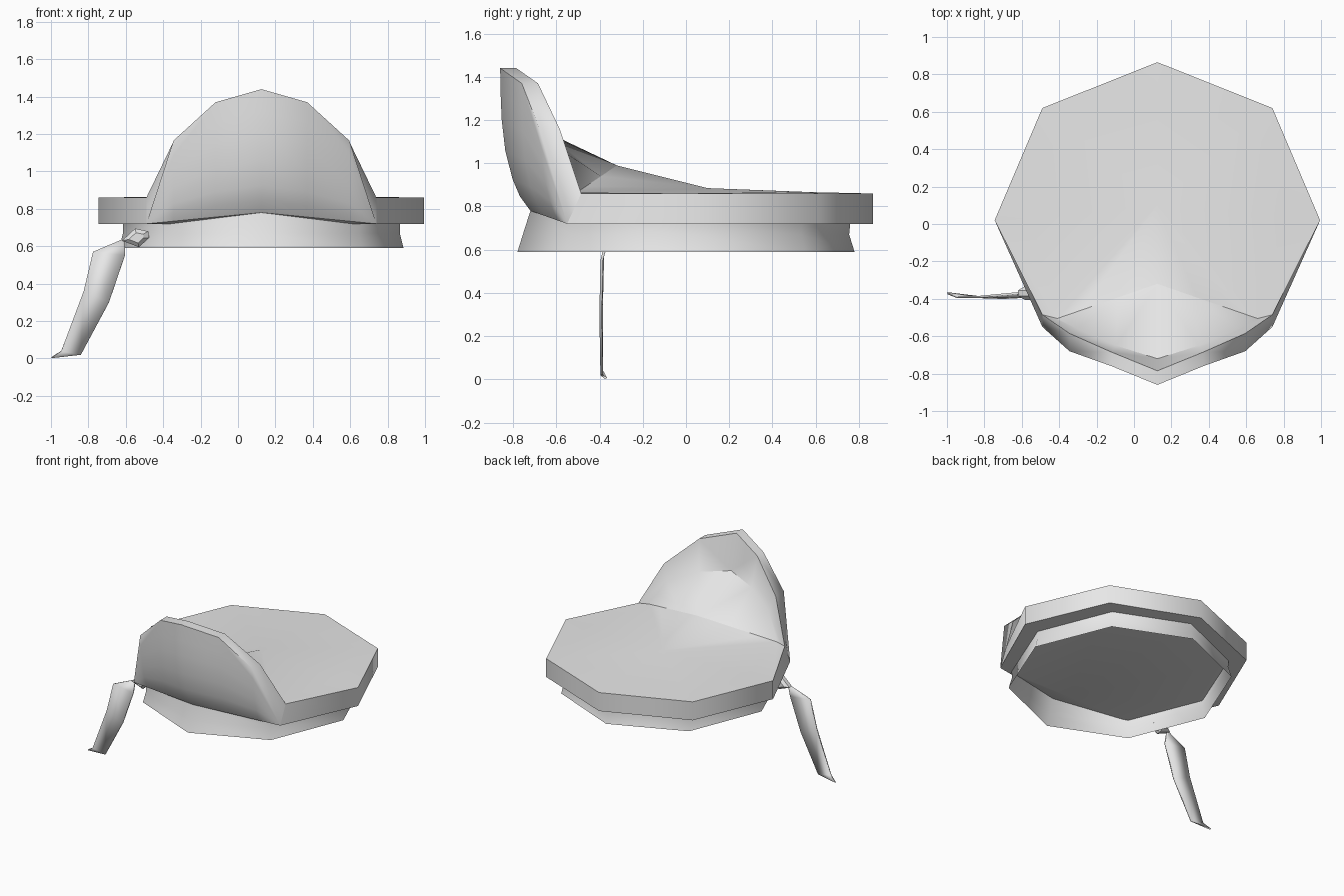
import bpy, bmesh, math
from mathutils import Vector as V

cube = bpy.data.objects.get("Cube")
if cube:
    bpy.data.objects.remove(cube)

CX = 0.125  # the cap sits off centre because the ribbon hangs to one side
cloth = bpy.data.materials.new("light_grey_cloth")
cloth.use_nodes = True
cloth.diffuse_color = (0.8, 0.8, 0.8, 1)
cloth.node_tree.nodes["Principled BSDF"].inputs["Base Color"].default_value = (0.8, 0.8, 0.8, 1)


def build(name, groups, x=CX, mirror=True, angle=50):
    """Make an object from (faces, inner point) groups; faces turn away from the inner point."""
    bm = bmesh.new()
    for faces, inner in groups:
        for pts in faces:
            for side in ((1, -1) if mirror else (1,)):
                f = bm.faces.new([bm.verts.new((p[0] * side, p[1], p[2])) for p in pts])
                f.normal_update()
                if f.normal.dot(f.calc_center_median() - V(inner)) < 0:
                    f.normal_flip()
    bmesh.ops.remove_doubles(bm, verts=bm.verts, dist=0.0005)
    mesh = bpy.data.meshes.new(name)
    bm.to_mesh(mesh)
    bm.free()
    mesh.materials.append(cloth)
    ob = bpy.data.objects.new(name, mesh)
    ob.location.x = x
    bpy.context.collection.objects.link(ob)
    bpy.ops.object.select_all(action='DESELECT')
    ob.select_set(True)
    bpy.context.view_layer.objects.active = ob
    bpy.ops.object.shade_smooth_by_angle(angle=math.radians(angle))
    return ob


def loft(rows):
    """Quads between neighbouring rows of points, skipping collapsed corners."""
    out = []
    for a, b in zip(rows, rows[1:]):
        for i in range(len(a) - 1):
            pts = []
            for p in (a[i], a[i + 1], b[i + 1], b[i]):
                if all((V(p) - V(q)).length > 0.001 for q in pts):
                    pts.append(p)
            if len(pts) > 2:
                out.append(pts)
    return out


# Half outline of the brim, from back to front corner
plan = [(0, 0.865), (0.615, 0.62), (0.87, 0.02)]
corner_low, corner_top = (0.615, -0.55, 0.72), (0.615, -0.485, 0.86)
low = [(x, y, 0.72) for x, y in plan] + [corner_low]
top = [(x, y, 0.86) for x, y in plan] + [corner_top]

# Half edges of the upturned front flap, from corner to centre
outer = [corner_low, (0.47, -0.68, 1.165), (0.245, -0.76, 1.37), (0, -0.86, 1.44)]
inner = [corner_top, (0.47, -0.585, 1.16), (0.245, -0.685, 1.37), (0, -0.785, 1.44)]
middle = [(0.575, -0.495, 0.865), (0.43, -0.56, 1.05), (0.22, -0.65, 1.14), (0, -0.72, 1.18)]
foot = [V(corner_low).lerp(V((0, -0.72, 0.78)), 1 - p[0] / 0.615) for p in outer]
fold = [V((0.535, -0.505, 0.865)).lerp(V((0, -0.32, 0.99)), 1 - p[0] / 0.615) for p in outer]

# Brim: side wall and underside
mid_low = (0, -0.55, 0.72)
build("brim", [(loft([low, top]) + [low + [mid_low], [mid_low] + foot], (0, 0, 0.79))])

# Front flap: bulging face, thick rim and inner side
face_rows = []
for t in (0, 0.1, 0.22, 0.42, 0.64, 0.82, 1):
    row = []
    for f, o in zip(foot, outer):
        p = f.lerp(V(o), t)
        p.y -= 0.058 * math.sin(math.pi * t ** 0.7) * (1 - (o[0] / 0.615) ** 2)
        row.append(p)
    face_rows.append(row)
build("front_flap", [
    (loft(face_rows), (0, 0, 0.9)),
    (loft([outer, inner]), (0, -0.7, 0.9)),
    (loft([inner, middle, fold]), (0, -1.5, 0.4)),
])

# Crown: shallow top rising to the fold behind the flap
peak, back = (0, 0.1, 0.885), (0, 0.77, 0.86)
side, rear, mid_rear = (0.68, 0.03, 0.861), (0.52, 0.56, 0.867), (0, 0.57, 0.867)
ring = fold[::-1] + [side, rear, mid_rear]
crown = [[peak, a, b] for a, b in zip(ring, ring[1:])]
crown += [[rear, mid_rear, back]]
crown += [[top[0], top[1], rear, back], [top[1], top[2], side, rear],
          [top[2], corner_top, fold[0], side], [corner_top, middle[0], fold[0]]]
build("crown", [(crown, (0, 0, 0))])

# Head band: open octagonal wall, taller at the front
band_rows = []
for z, rx, ry in ((0.59, 0.76, 0.78), (0.67, 0.74, 0.755), (0.72, 0.74, 0.76)):
    row = []
    for i in range(5):
        a = math.pi * i / 4
        row.append((rx * math.sin(a), ry * math.cos(a), z))
    band_rows.append(row)
band_rows[-1][-1] = (0, -0.72, 0.78)
build("head_band", [(loft(band_rows), (0, 0, 0.66))])

# Ribbon tail: a thin tapering strip
left = [(-0.62, -0.37, 0.635), (-0.775, -0.385, 0.57), (-0.825, -0.39, 0.36),
        (-0.945, -0.39, 0.04), (-0.998, -0.37, 0.004)]
right = [(-0.605, -0.37, 0.625), (-0.605, -0.39, 0.55), (-0.69, -0.395, 0.3),
         (-0.84, -0.39, 0.02), (-0.998, -0.37, 0.004)]
tail = build("ribbon_tail", [(loft([left, right]), (-0.7, 0, 0.3))], x=0, mirror=False)
thick = tail.modifiers.new("thickness", 'SOLIDIFY')
thick.thickness, thick.offset = 0.012, 0

# Ribbon knot: small faceted lump on the band
outline = [(-0.62, 0.63), (-0.55, 0.695), (-0.48, 0.68), (-0.475, 0.645), (-0.53, 0.595)]
rings = []
for y, s in ((-0.405, 0.55), (-0.385, 1), (-0.355, 1), (-0.335, 0.6)):
    ring = [(-0.54 + (x + 0.54) * s, y, 0.645 + (z - 0.645) * s) for x, z in outline]
    rings.append(ring + ring[:1])
caps = [rings[0][:-1], rings[-1][:-1]]
build("ribbon_knot", [(loft(rings) + caps, (-0.54, -0.37, 0.645))], x=0, mirror=False, angle=30)
